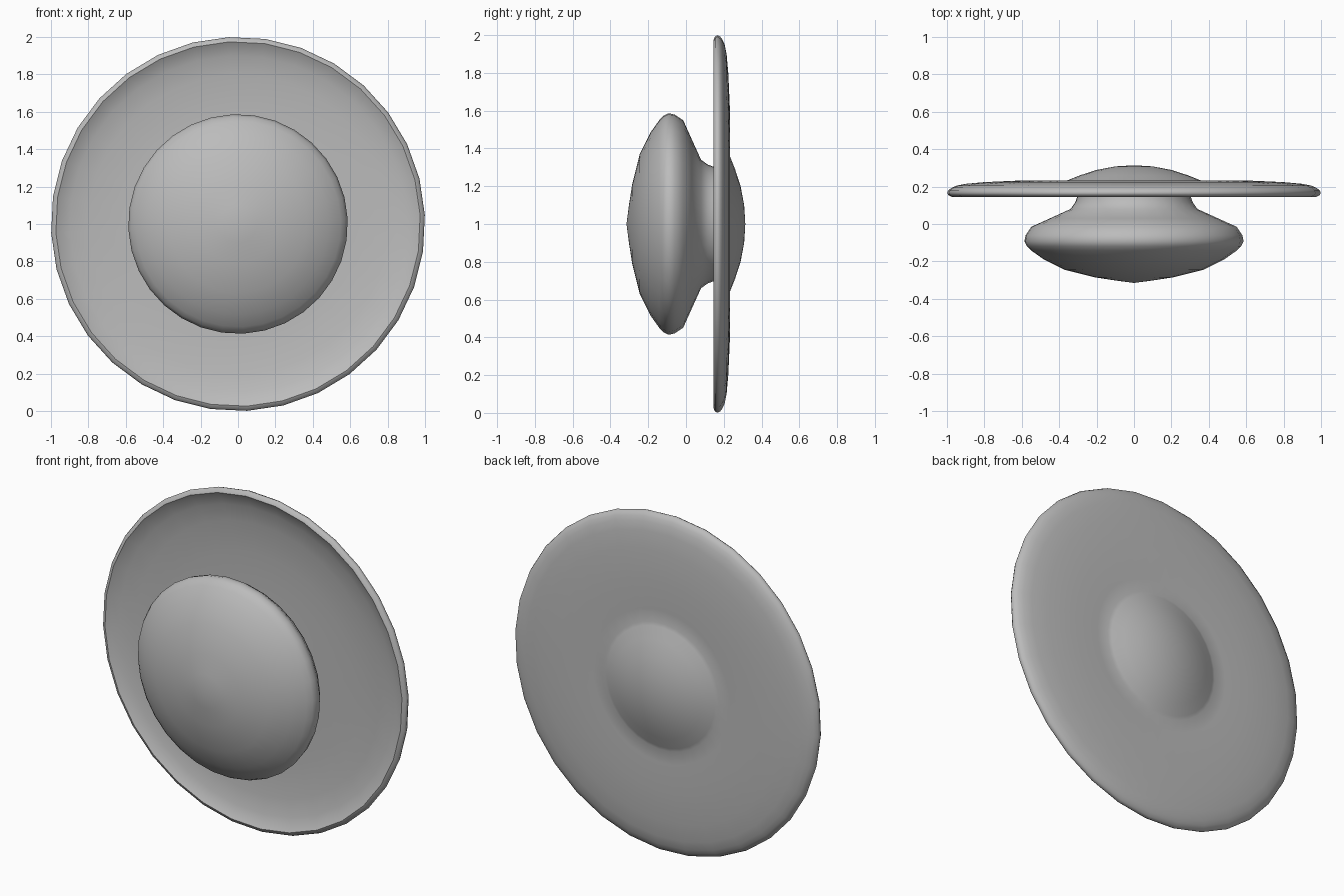
import bpy, bmesh, math

if "Cube" in bpy.data.objects:
    bpy.data.objects.remove(bpy.data.objects["Cube"])

SIDES = 32
PHASE = math.radians(2.8)

metal = bpy.data.materials.new("satin grey")
metal.diffuse_color = (0.50, 0.50, 0.50, 1)
metal.use_nodes = True
metal.node_tree.nodes["Principled BSDF"].inputs["Base Color"].default_value = metal.diffuse_color


def lathe(name, profile):
    """Turn (radius, y) points around the front-to-back axis at z = 1."""
    bm = bmesh.new()
    rings = []
    for r, y in profile:
        if r == 0:
            rings.append([bm.verts.new((0, y, 1))])
            continue
        ring = []
        for i in range(SIDES):
            a = PHASE + 2 * math.pi * i / SIDES
            ring.append(bm.verts.new((r * math.cos(a), y, 1 + r * math.sin(a))))
        rings.append(ring)
    for a, b in zip(rings, rings[1:]):
        for i in range(SIDES):
            j = (i + 1) % SIDES
            quad = [b[i % len(b)], b[j % len(b)], a[j % len(a)], a[i % len(a)]]
            bm.faces.new(list(dict.fromkeys(quad)))
    mesh = bpy.data.meshes.new(name)
    bm.to_mesh(mesh)
    bm.free()
    mesh.materials.append(metal)
    obj = bpy.data.objects.new(name, mesh)
    bpy.context.collection.objects.link(obj)
    bpy.ops.object.select_all(action='DESELECT')
    obj.select_set(True)
    bpy.context.view_layer.objects.active = obj
    bpy.ops.object.shade_smooth_by_angle(angle=math.radians(50))
    return obj


# Domed grip with a flared neck that runs into the plate
lathe("knob", [
    (0, -0.315), (0.10, -0.302), (0.21, -0.285), (0.37, -0.245), (0.485, -0.188),
    (0.55, -0.142), (0.574, -0.119), (0.587, -0.093), (0.58, -0.06), (0.55, -0.015),
    (0.45, 0.03), (0.34, 0.08), (0.315, 0.115), (0.302, 0.15), (0.302, 0.204)])

# Thin dished plate, hollow at the front, with a domed centre at the back
lathe("back_plate", [
    (0.302, 0.204), (0.45, 0.206), (0.62, 0.205), (0.80, 0.195), (0.90, 0.178),
    (0.95, 0.160), (0.975, 0.145), (0.994, 0.154), (1.0, 0.166), (0.994, 0.181),
    (0.975, 0.194), (0.95, 0.205), (0.90, 0.215), (0.80, 0.224), (0.62, 0.232),
    (0.45, 0.228), (0.375, 0.227), (0.355, 0.234), (0.29, 0.260), (0.20, 0.289),
    (0.10, 0.308), (0, 0.314)])
